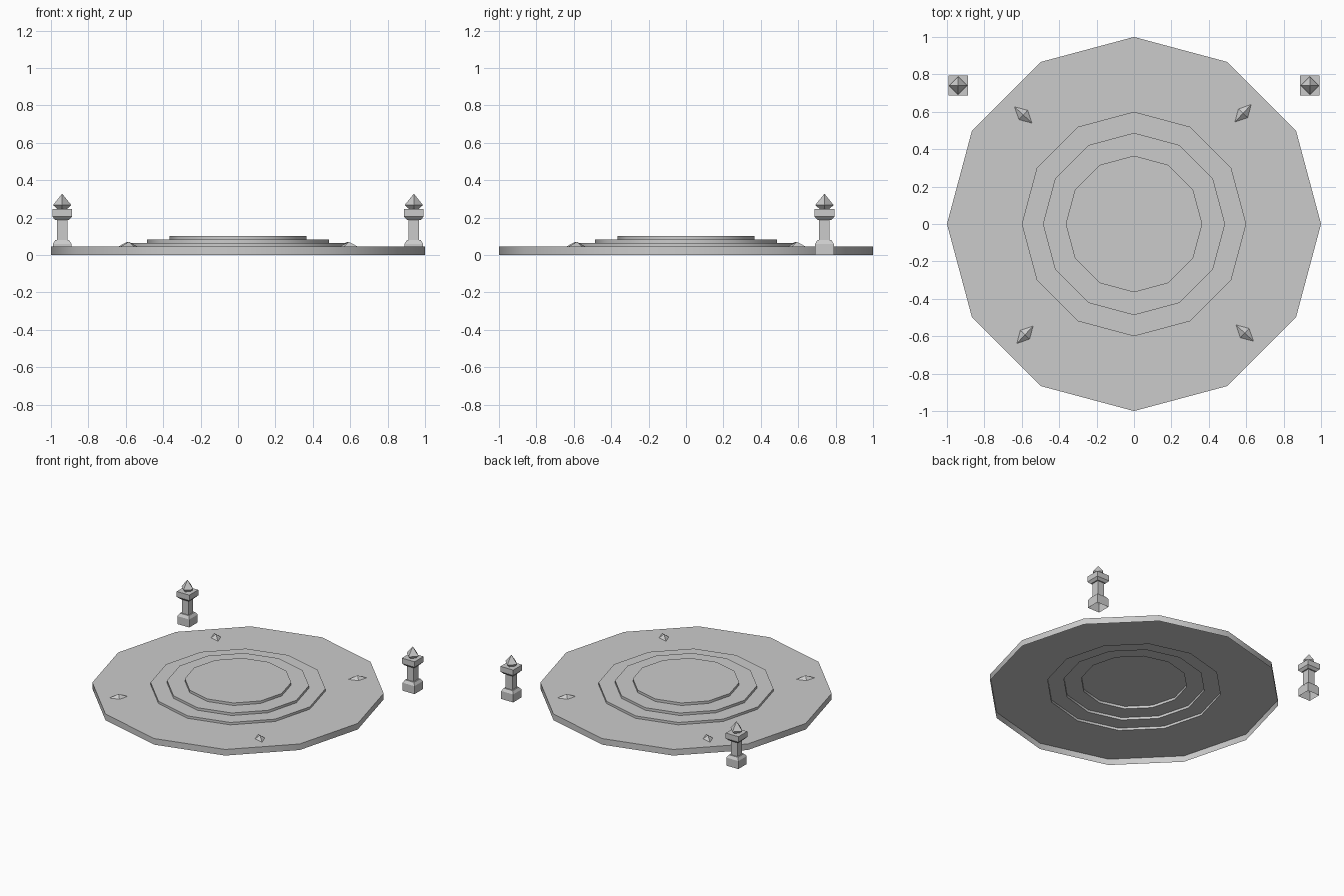
import bpy, bmesh
from math import sin, cos, pi, radians, sqrt

cube = bpy.data.objects.get("Cube")
if cube:
    bpy.data.objects.remove(cube, do_unlink=True)

stone = bpy.data.materials.new("grey_stone")
stone.use_nodes = True
GREY = (0.6, 0.6, 0.6, 1)
stone.diffuse_color = GREY
stone.node_tree.nodes["Principled BSDF"].inputs["Base Color"].default_value = GREY


def shell(name, profile, sides, loc=(0, 0, 0), turn=0.0, stretch=(1, 1), smooth=False):
    """Open-bottomed shell: polygon rings of (radius, height), closed on top."""
    bm = bmesh.new()
    rings = []
    for r, z in profile:
        angles = [turn + 2 * pi * i / sides for i in range(sides)]
        rings.append([bm.verts.new((r * stretch[0] * cos(a), r * stretch[1] * sin(a), z))
                      for a in angles])
    for low, high in zip(rings, rings[1:]):
        for i in range(sides):
            j = (i + 1) % sides
            bm.faces.new((low[i], low[j], high[j], high[i]))
    if profile[-1][0] > 0:
        bm.faces.new(rings[-1])
    bmesh.ops.remove_doubles(bm, verts=bm.verts[:], dist=1e-5)
    mesh = bpy.data.meshes.new(name)
    bm.to_mesh(mesh)
    bm.free()
    mesh.materials.append(stone)
    obj = bpy.data.objects.new(name, mesh)
    obj.location = loc
    bpy.context.collection.objects.link(obj)
    if smooth:
        bpy.ops.object.select_all(action='DESELECT')
        obj.select_set(True)
        bpy.context.view_layer.objects.active = obj
        bpy.ops.object.shade_smooth_by_angle(angle=radians(35))
    return obj


# Twelve-sided stepped platform
DECK = 0.046
steps = [(1.0, DECK), (0.6, 0.064), (0.487, 0.083), (0.365, 0.102)]
outline, floor = [], 0
for radius, top in steps:
    outline += [(radius, floor), (radius, top)]
    floor = top
shell("stepped_platform", outline, 12, smooth=True)

# Four pointed studs around the deck, long axis outwards
x, y = 0.583, 0.592
for n in range(4):
    stud = shell(f"deck_stud_{n + 1}", [(1, 0), (0, 0.025)], 4,
                 loc=(x, y, DECK), stretch=(0.064, 0.034))
    stud.rotation_euler.z = radians(47) + n * pi / 2
    x, y = -y, x

# Two square pillars behind the platform, each with a diamond finial
pillar = [(0.05, 0), (0.05, 0.06), (0.037, 0.08), (0.028, 0.08), (0.028, 0.188),
          (0.037, 0.188), (0.053, 0.205), (0.053, 0.246)]
pillar = [(half * sqrt(2), z) for half, z in pillar]
finial = [(0.025, 0.246), (0.049, 0.267), (0, 0.328)]
for side, px in (("left", 0.94), ("right", -0.94)):
    shell(f"{side}_pillar", pillar, 4, loc=(px, 0.74, 0), turn=pi / 4)
    shell(f"{side}_finial", finial, 4, loc=(px, 0.74, 0))
